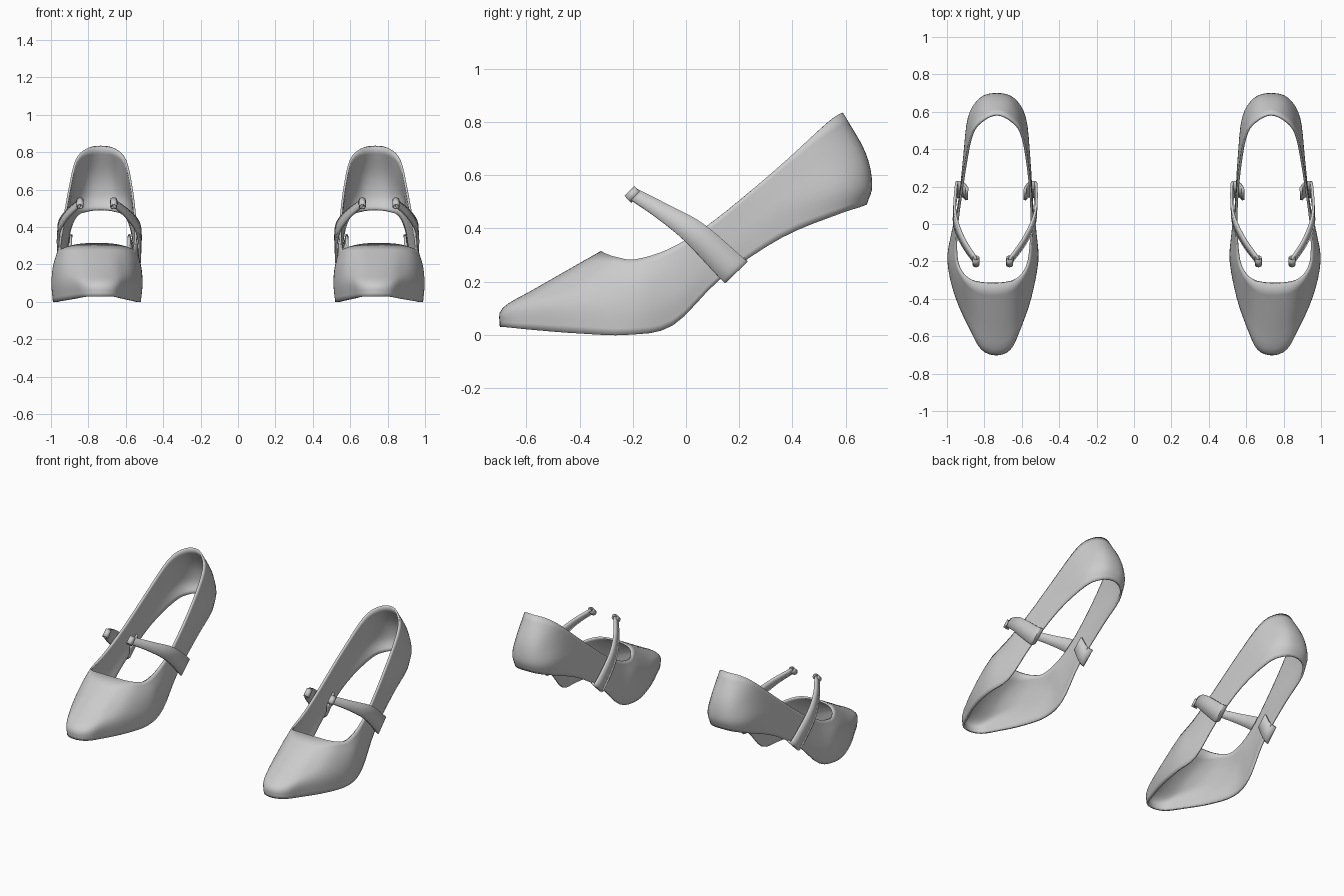
import bpy, math
from mathutils import Vector

if "Cube" in bpy.data.objects:
    bpy.data.objects.remove(bpy.data.objects["Cube"])


def catmull(a, b, c, d, t):
    return 0.5 * (2 * b + (c - a) * t + (2 * a - 5 * b + 4 * c - d) * t * t
                  + (3 * b - a - 3 * c + d) * t ** 3)


def smooth_path(pts, n, closed=False):
    """Spline through pts with n steps per span."""
    k = len(pts)
    get = (lambda i: pts[i % k]) if closed else (
        lambda i: 2 * pts[0] - pts[1] if i < 0 else
        2 * pts[-1] - pts[-2] if i >= k else pts[i])
    out = [catmull(get(i - 1), get(i), get(i + 1), get(i + 2), s / n)
           for i in range(k if closed else k - 1) for s in range(n)]
    return out if closed else out + [pts[-1]]


def place(p):
    """Shift a point from the shoe's own centre line to the right shoe."""
    return (p[0] + 0.733 + 0.022 * math.exp(-((p[1] + 0.25) / 0.35) ** 2), p[1], p[2])


def sheet(name, grid, closed, thickness, offset, flip=False):
    """Grid of points -> thick smooth sheet, mirrored to the other shoe."""
    m, n = len(grid), len(grid[0])
    verts = [place(p) for row in grid for p in row]
    faces = []
    for i in range(m if closed else m - 1):
        a, b = i * n, ((i + 1) % m) * n
        for j in range(n - 1):
            f = (a + j, b + j, b + j + 1, a + j + 1)
            faces.append(f[::-1] if flip else f)
    me = bpy.data.meshes.new(name)
    me.from_pydata(verts, [], faces)
    ob = bpy.data.objects.new(name, me)
    bpy.context.collection.objects.link(ob)
    sol = ob.modifiers.new("thickness", 'SOLIDIFY')
    sol.thickness, sol.offset = thickness, offset
    ob.modifiers.new("pair", 'MIRROR').use_mirror_merge = False
    bpy.ops.object.select_all(action='DESELECT')
    ob.select_set(True)
    bpy.context.view_layer.objects.active = ob
    bpy.ops.object.shade_smooth_by_angle(angle=math.radians(40))
    return ob


# Upper: ribs from toe to heel, each from bottom edge to top edge (half width, y, z)
ribs = [
    [(0, -.70, .03), (0, -.69, .10), (0, -.56, .178), (0, -.32, .315)],
    [(.075, -.67, .028), (.08, -.66, .10), (.08, -.54, .175), (.07, -.315, .313)],
    [(.125, -.57, .018), (.135, -.56, .11), (.135, -.46, .185), (.125, -.30, .305)],
    [(.195, -.40, .005), (.203, -.39, .11), (.19, -.33, .21), (.17, -.26, .292)],
    [(.235, -.22, .0), (.243, -.20, .10), (.232, -.19, .20), (.198, -.19, .284)],
    [(.218, -.05, .035), (.228, -.05, .13), (.222, -.06, .23), (.206, -.06, .325)],
    [(.195, .13, .21), (.20, .12, .28), (.20, .11, .35), (.198, .10, .425)],
    [(.175, .36, .365), (.18, .35, .46), (.176, .34, .54), (.17, .33, .615)],
    [(.14, .57, .452), (.155, .57, .545), (.145, .53, .65), (.135, .49, .76)],
    [(.08, .655, .48), (.09, .675, .56), (.085, .645, .68), (.075, .56, .82)],
    [(0, .68, .49), (0, .70, .565), (0, .675, .685), (0, .59, .835)],
]
ribs = [[Vector(p) for p in r] for r in ribs]
ribs += [[Vector((-p.x, p.y, p.z)) for p in r] for r in ribs[-2:0:-1]]
rows = [smooth_path([r[j] for r in ribs], 4, closed=True) for j in range(4)]
grid = [smooth_path(list(col), 4) for col in zip(*rows)]
sheet("shoe_upper", grid, True, 0.012, -1)

# Straps: tucked inside the wall, around the bottom edge, up and over the foot
strap = [(.155, .16, .33, .09), (.172, .18, .265, .10), (.20, .185, .24, .115),
         (.214, .165, .257, .115), (.214, .03, .385, .095),
         (.165, -.09, .465, .066), (.09, -.20, .53, .048)]
across = Vector((0, .72, .69))
for side, label in ((1, "outer"), (-1, "inner")):
    path = smooth_path([Vector(p) for p in strap], 5)
    grid = []
    for p in path:
        c = Vector((side * p[0], p[1], p[2]))
        grid.append([c + across * p[3] * k for k in (-.5, 0, .5)])
    sheet(label + "_strap", grid, False, 0.014, 0, flip=side < 0)

    # Rolled loop at the strap tip
    tip = Vector((side * .09, -.20, .527))
    ring = []
    for i in range(12):
        a = 2 * math.pi * i / 12
        o = Vector((math.cos(a), 0, 0)) + Vector((0, -.69, .72)) * math.sin(a)
        ring.append([tip + o * .016 + across * k for k in (-.026, .026)])
    sheet(label + "_strap_loop", ring, True, 0.006, 0)
